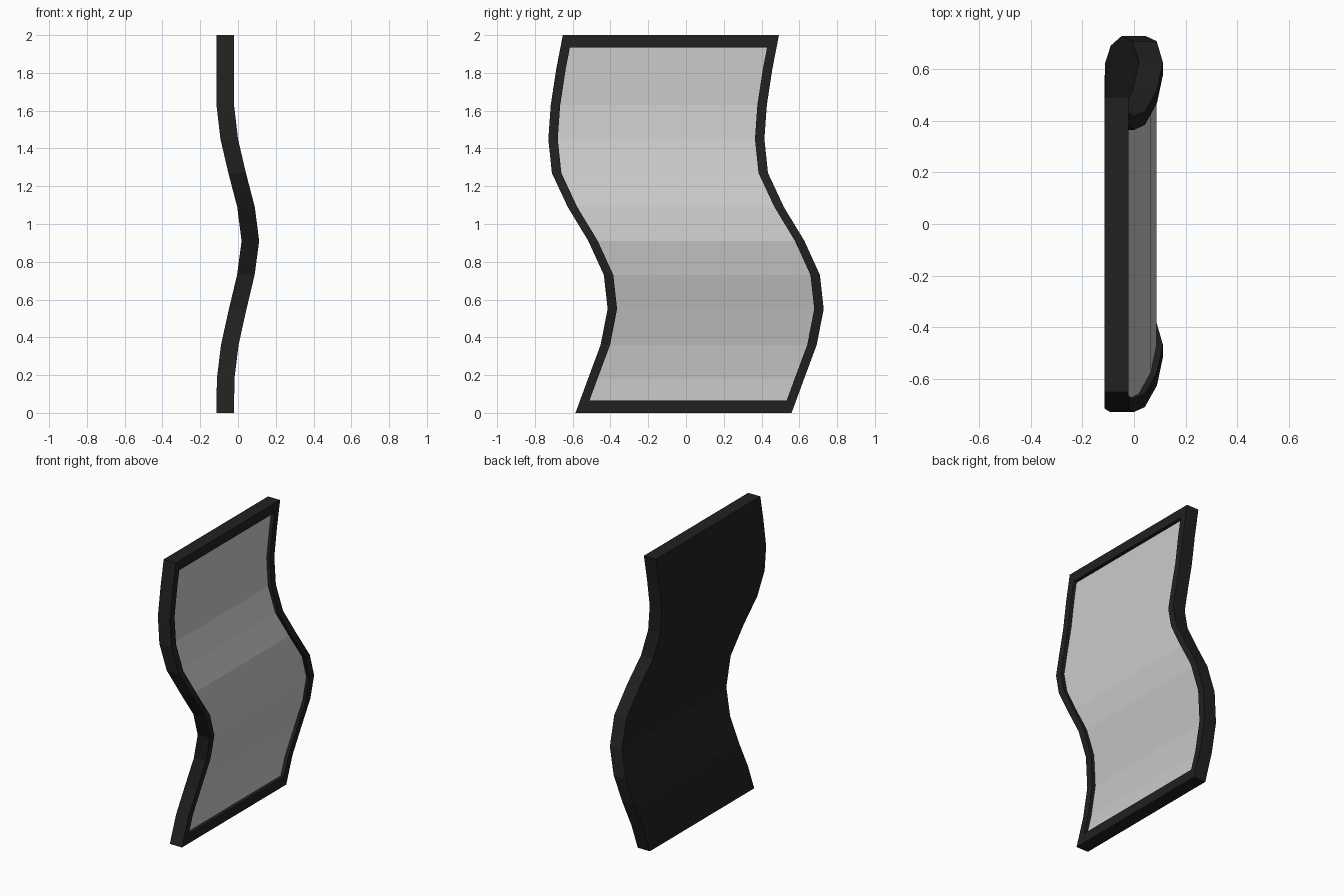
import bpy, bmesh

if "Cube" in bpy.data.objects:
    bpy.data.objects.remove(bpy.data.objects["Cube"])

# Wave profile: (height, back face x, centre y)
PROFILE = [
    (0.00, -0.114, -0.013), (0.18, -0.112, 0.053), (0.36, -0.090, 0.120),
    (0.55, -0.048, 0.157), (0.73, -0.005, 0.137), (0.91, 0.019, 0.055),
    (1.09, -0.004, -0.054), (1.27, -0.051, -0.138), (1.45, -0.093, -0.157),
    (1.63, -0.114, -0.144), (1.82, -0.114, -0.115), (2.00, -0.114, -0.080),
]
HALF_W, DEPTH, RECESS = 0.572, 0.093, 0.024
SIDE, END = 0.05, 0.065


def wave(z):
    for (z0, x0, y0), (z1, x1, y1) in zip(PROFILE, PROFILE[1:]):
        if z <= z1:
            t = (z - z0) / (z1 - z0)
            return x0 + t * (x1 - x0), y0 + t * (y1 - y0)


HEIGHTS = sorted([p[0] for p in PROFILE] + [END, 2 - END])
COLUMNS = [-HALF_W, -HALF_W + SIDE, HALF_W - SIDE, HALF_W]
ROWS, COLS = len(HEIGHTS), len(COLUMNS)


def layer(bm, depth):
    grid = []
    for z in HEIGHTS:
        x, y = wave(z)
        grid.append([bm.verts.new((x + depth, y + c, z)) for c in COLUMNS])
    return grid


def is_opening(i, j):
    return j == 1 and 0 < i < ROWS - 2


def add_cells(bm, grid, wanted):
    for i in range(ROWS - 1):
        for j in range(COLS - 1):
            if wanted(i, j):
                bm.faces.new((grid[i][j], grid[i][j + 1],
                              grid[i + 1][j + 1], grid[i + 1][j]))


def add_walls(bm, a, b, i0, i1, j0, j1):
    loop = ([(i0, j) for j in range(j0, j1)] + [(i, j1) for i in range(i0, i1)]
            + [(i1, j) for j in range(j1, j0, -1)] + [(i, j0) for i in range(i1, i0, -1)])
    for (i, j), (k, l) in zip(loop, loop[1:] + loop[:1]):
        bm.faces.new((a[i][j], a[k][l], b[k][l], b[i][j]))


def finish(bm, name, fix_normals=False):
    loose = [v for v in bm.verts if not v.link_faces]
    bmesh.ops.delete(bm, geom=loose, context='VERTS')
    if fix_normals:
        bmesh.ops.recalc_face_normals(bm, faces=bm.faces[:])
    mesh = bpy.data.meshes.new(name)
    bm.to_mesh(mesh)
    bm.free()
    obj = bpy.data.objects.new(name, mesh)
    bpy.context.collection.objects.link(obj)
    return obj


# Dark frame: solid back, outer walls, front border and recess walls
bm = bmesh.new()
back, front, floor = layer(bm, 0), layer(bm, DEPTH), layer(bm, DEPTH - RECESS)
add_cells(bm, back, lambda i, j: True)
add_cells(bm, front, lambda i, j: not is_opening(i, j))
add_walls(bm, back, front, 0, ROWS - 1, 0, COLS - 1)
add_walls(bm, front, floor, 1, ROWS - 2, 1, 2)
add_cells(bm, floor, is_opening)
bmesh.ops.recalc_face_normals(bm, faces=bm.faces[:])
# The mirror pane takes the place of the recess floor
pane_verts = {v for row in floor for v in row}
bmesh.ops.delete(bm, geom=[f for f in bm.faces if set(f.verts) <= pane_verts],
                 context='FACES_ONLY')
frame = finish(bm, "wavy_frame")
dark = bpy.data.materials.new("frame_black")
dark.diffuse_color = (0.015, 0.015, 0.015, 1)
dark.use_nodes = True
dark.node_tree.nodes["Principled BSDF"].inputs["Base Color"].default_value = dark.diffuse_color
frame.data.materials.append(dark)

# Grey mirror pane, facing +x
bm = bmesh.new()
add_cells(bm, layer(bm, DEPTH - RECESS), is_opening)
finish(bm, "mirror_pane")
